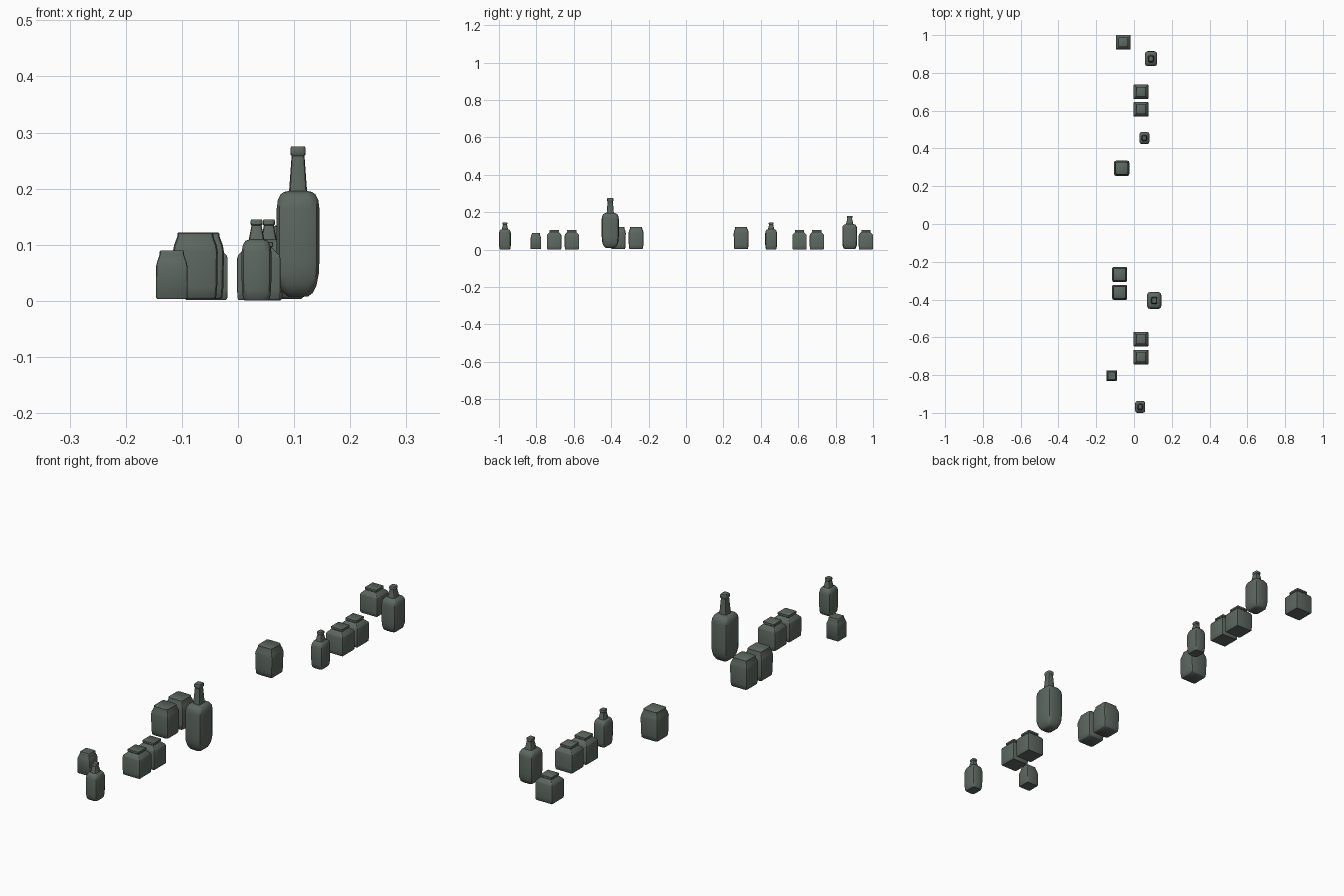
import bpy, bmesh, math

if "Cube" in bpy.data.objects:
    bpy.data.objects.remove(bpy.data.objects["Cube"])

# single dark grey-green glass colour
glass = bpy.data.materials.new("dark grey green")
glass.diffuse_color = (0.11, 0.135, 0.12, 1)
glass.use_nodes = True
glass.node_tree.nodes["Principled BSDF"].inputs["Base Color"].default_value = glass.diffuse_color


def ring(bm, z, hx, hy, r, segs=2):
    """Rounded rectangle ring of vertices at height z."""
    verts = []
    for k, (sx, sy) in enumerate([(1, 1), (-1, 1), (-1, -1), (1, -1)]):
        for i in range(segs + 1):
            a = math.pi / 2 * (k + i / segs)
            verts.append(bm.verts.new((sx * (hx - r) + r * math.cos(a),
                                       sy * (hy - r) + r * math.sin(a), z)))
    return verts


def loft(name, profile, ratio, round_, x, y):
    """Stack of rounded rectangles; profile = (half width, z)."""
    bm = bmesh.new()
    rings = [ring(bm, z, h, h * ratio, h * round_) for h, z in profile]
    n = len(rings[0])
    for a, b in zip(rings, rings[1:]):
        for i in range(n):
            j = (i + 1) % n
            bm.faces.new((a[i], a[j], b[j], b[i]))
    bm.faces.new(rings[0][::-1])
    bm.faces.new(rings[-1])
    me = bpy.data.meshes.new(name)
    bm.to_mesh(me)
    bm.free()
    me.materials.append(glass)
    ob = bpy.data.objects.new(name, me)
    ob.location = (x, y, 0)
    bpy.context.collection.objects.link(ob)
    bpy.ops.object.select_all(action='DESELECT')
    ob.select_set(True)
    bpy.context.view_layer.objects.active = ob
    bpy.ops.object.shade_smooth_by_angle(angle=math.radians(40))


# profiles: (half width, height)
large_bottle = [(.018, .008), (.026, .014), (.033, .028), (.037, .048), (.038, .07),
                (.038, .165), (.036, .180), (.031, .190), (.025, .194), (.016, .196),
                (.0115, .258), (.0135, .261), (.0135, .272), (.012, .275)]
medium_bottle = [(.022, .003), (.028, .008), (.032, .025), (.033, .045), (.033, .112),
                 (.031, .125), (.026, .133), (.016, .137),
                 (.0105, .168), (.012, .170), (.012, .178), (.011, .180)]
small_bottle = [(.021, .001), (.024, .005), (.026, .02), (.0265, .045), (.0265, .088),
                (.024, .100), (.020, .107), (.014, .109),
                (.009, .134), (.0105, .136), (.0105, .143), (.0095, .145)]
tall_jar = [(.034, .003), (.037, .006), (.039, .025), (.040, .088), (.038, .099),
            (.032, .115), (.032, .120), (.030, .122)]
small_jar = [(.026, .003), (.028, .006), (.028, .062), (.026, .070),
             (.0215, .083), (.0215, .088), (.020, .090)]
square_jar = [(.036, .002), (.038, .005), (.0385, .020), (.0385, .076), (.037, .081),
              (.024, .094), (.024, .096), (.025, .097), (.025, .104), (.024, .105)]

# (name, profile, depth ratio, corner rounding, positions)
groups = [
    ("large_bottle", large_bottle, 1.2, .45, [(.107, -.405)]),
    ("medium_bottle", medium_bottle, 1.2, .45, [(.09, .875)]),
    ("small_bottle", small_bottle, 1.2, .45, [(.055, .455), (.033, -.968)]),
    ("tall_jar", tall_jar, 1, .22, [(-.065, .295), (-.076, -.267), (-.076, -.362)]),
    ("small_jar", small_jar, 1, .15, [(-.118, -.803)]),
    ("square_jar", square_jar, 1, .05, [(-.057, .962), (.037, .70), (.037, .607),
                                        (.037, -.61), (.037, -.705)]),
]
for name, profile, ratio, round_, spots in groups:
    for i, (x, y) in enumerate(spots):
        loft(f"{name}_{i + 1}", profile, ratio, round_, x, y)
